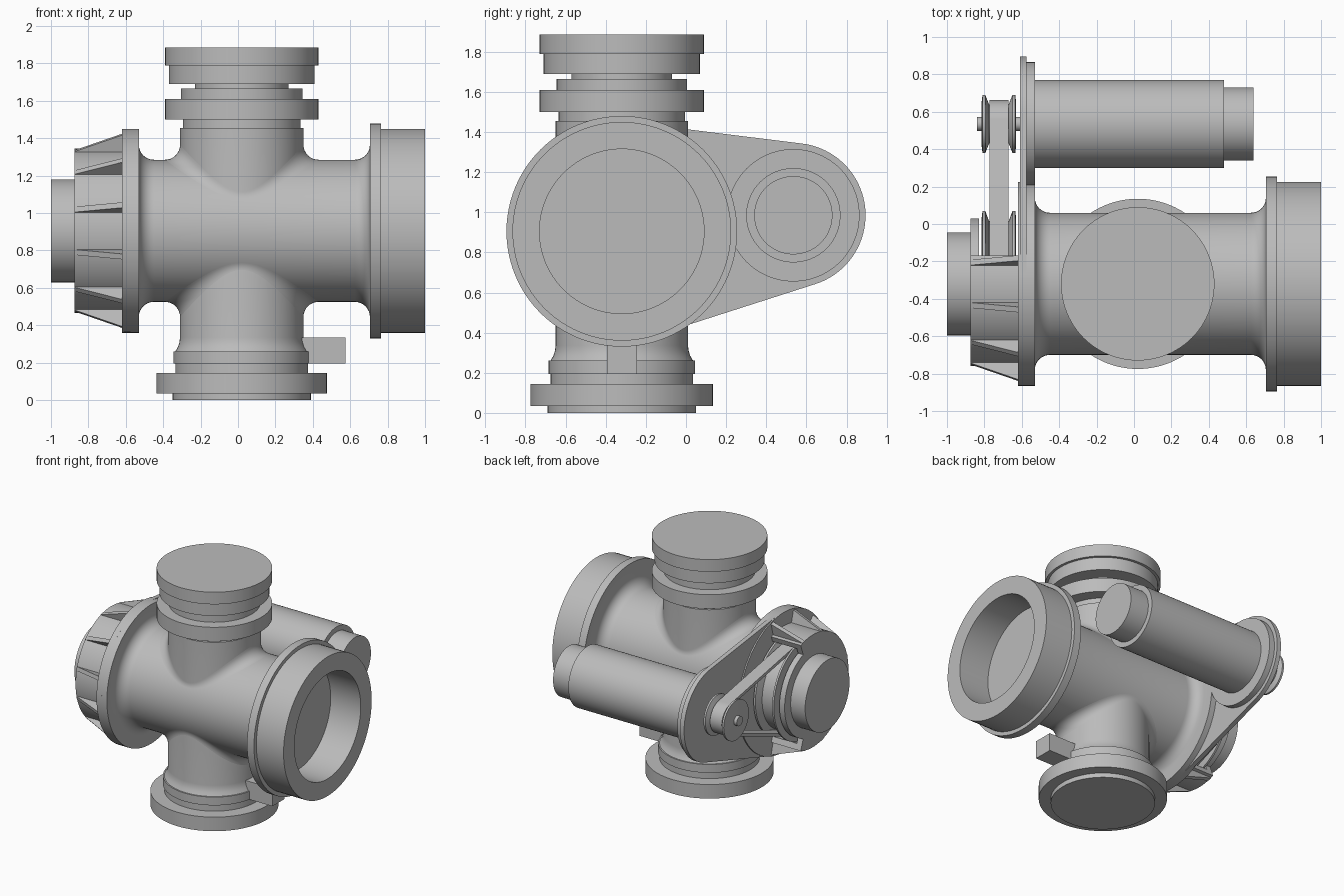
import bpy, bmesh
from math import sin, cos, pi, radians, sqrt, atan2, asin, hypot
from mathutils import Vector

if "Cube" in bpy.data.objects:
    bpy.data.objects.remove(bpy.data.objects["Cube"])

grey = bpy.data.materials.new("casting grey")
grey.use_nodes = True
grey.diffuse_color = (0.5, 0.5, 0.5, 1)
grey.node_tree.nodes["Principled BSDF"].inputs["Base Color"].default_value = (0.5, 0.5, 0.5, 1)

SEG = 96
BODY = Vector((0, -0.32, 0.905))     # horizontal pipe axis
RISER = Vector((0.02, -0.32, 0))     # vertical pipe axis
MOTOR = Vector((0, 0.535, 0.985))    # motor axis


def finish(name, bm):
    bmesh.ops.remove_doubles(bm, verts=bm.verts, dist=1e-5)
    bmesh.ops.recalc_face_normals(bm, faces=bm.faces)
    mesh = bpy.data.meshes.new(name)
    bm.to_mesh(mesh)
    bm.free()
    mesh.materials.append(grey)
    ob = bpy.data.objects.new(name, mesh)
    bpy.context.collection.objects.link(ob)
    bpy.ops.object.select_all(action='DESELECT')
    ob.select_set(True)
    bpy.context.view_layer.objects.active = ob
    bpy.ops.object.shade_smooth_by_angle(angle=radians(30))
    return ob


def lathe(name, profile, centre, axis="x"):
    """Spin (position, radius) pairs around an axis."""
    bm = bmesh.new()
    pts = [Vector((p, 0, r)) if axis == "x" else Vector((r, 0, p)) for p, r in profile]
    verts = [bm.verts.new(p + centre) for p in pts]
    edges = [bm.edges.new(pair) for pair in zip(verts, verts[1:])]
    direction = (1, 0, 0) if axis == "x" else (0, 0, 1)
    bmesh.ops.spin(bm, geom=verts + edges, cent=centre, axis=direction,
                   angle=2 * pi, steps=SEG, use_duplicate=False)
    bmesh.ops.dissolve_degenerate(bm, dist=1e-6, edges=bm.edges)
    return finish(name, bm)


def steps(rings):
    """Profile of stacked cylinders from (start, end, radius)."""
    out = [(rings[0][0], 0)]
    for a, b, r in rings:
        out += [(a, r), (b, r)]
    return out + [(rings[-1][1], 0)]


def arc(centre, r, a0, a1, n=48):
    """Points in the yz plane, angle measured from +y towards +z."""
    angles = [a0 + (a1 - a0) * i / n for i in range(n + 1)]
    return [(centre.y + r * cos(a), centre.z + r * sin(a)) for a in angles]


def hull(r_body, r_motor):
    """Outline of two circles joined by their outer tangents."""
    d = MOTOR - BODY
    tilt = atan2(d.z, d.y)
    spread = pi / 2 - asin((r_body - r_motor) / hypot(d.y, d.z))
    return (arc(MOTOR, r_motor, tilt - spread, tilt + spread)
            + arc(BODY, r_body, tilt + spread, tilt + 2 * pi - spread))


def prism(name, outline, x0, x1, inner=None):
    """Extrude a yz outline along x; a matching inner outline leaves a loop."""
    bm = bmesh.new()
    loops = [[bm.verts.new((x, y, z)) for y, z in o]
             for o in ([outline, inner] if inner else [outline]) for x in (x0, x1)]
    n = len(outline)
    pairs = [(0, 1), (2, 3), (0, 2), (1, 3)] if inner else [(0, 1)]
    for a, b in pairs:
        for i in range(n):
            j = (i + 1) % n
            bm.faces.new((loops[a][i], loops[a][j], loops[b][j], loops[b][i]))
    if not inner:
        for loop in loops:
            bm.faces.new(loop)
    return finish(name, bm)


# Horizontal pipe with filleted flanges and an open socket at the left end
R, V, F = 0.38, 0.33, 0.08
bend = [i * pi / 16 for i in range(9)]
left_fillet = [(-0.45 - F * cos(t), R + F - F * sin(t)) for t in bend]
right_fillet = [(0.625 + F * sin(t), R + F - F * cos(t)) for t in bend]
lathe("horizontal_pipe",
      [(-0.62, 0), (-0.62, 0.545), (-0.53, 0.545)] + left_fillet + right_fillet
      + [(0.705, 0.575), (0.765, 0.575), (0.765, 0.545), (1, 0.545),
         (1, 0.41), (0.74, 0.41), (0.74, 0)], BODY)

# Vertical pipe with its stepped collars
lathe("vertical_pipe", [(0.2, 0), (0.2, 0.365), (0.26, 0.365), (0.26, 0.355), (0.285, 0.341),
                        (0.31, 0.333), (0.335, V), (1.455, V), (1.455, 0)], RISER, "z")
lathe("bottom_collar", steps([(0, 0.035, 0.37), (0.035, 0.145, 0.455),
                              (0.145, 0.195, 0.355), (0.195, 0.26, 0.365)]), RISER, "z")
lathe("top_collar", steps([(1.45, 1.5, 0.315), (1.5, 1.61, 0.41), (1.61, 1.665, 0.325),
                           (1.665, 1.69, 0.25), (1.69, 1.79, 0.39), (1.79, 1.885, 0.41)]),
      RISER, "z")

# Rounded blends where the two pipes cross
for name, side in (("upper_blend", 1), ("lower_blend", -1)):
    bm = bmesh.new()
    rows = []
    for i in range(SEG):
        a = 2 * pi * i / SEG
        ball = Vector(((V + F) * cos(a), (V + F) * sin(a), 0))
        ball.z = sqrt((R + F) ** 2 - ball.y ** 2)
        to_riser = Vector((-cos(a), -sin(a), 0))
        to_body = Vector((0, -ball.y, -ball.z)).normalized()
        row = []
        for k in range(9):
            p = ball + F * to_riser.slerp(to_body, k / 8)
            row.append(bm.verts.new((p.x + RISER.x, p.y + BODY.y, BODY.z + side * p.z)))
        rows.append(row)
    for i in range(SEG):
        p, q = rows[i - 1], rows[i]
        for k in range(8):
            quad = (p[k], p[k + 1], q[k + 1], q[k])
            bm.faces.new(quad if side > 0 else quad[::-1])
    bm.normal_update()
    if sum(f.normal.z * side for f in bm.faces) < 0:
        bmesh.ops.reverse_faces(bm, faces=bm.faces)
    finish(name, bm)

# Small block beside the lower pipe
bm = bmesh.new()
bmesh.ops.create_cube(bm, size=1)
bmesh.ops.scale(bm, vec=(0.275, 0.15, 0.14), verts=bm.verts)
bmesh.ops.translate(bm, vec=(0.4375, -0.32, 0.265), verts=bm.verts)
finish("side_block", bm)

# Motor and its mounting plate
prism("mounting_plate", hull(0.545, 0.36), -0.61, -0.575)
lathe("motor", steps([(-0.58, -0.53, 0.33), (-0.53, 0.48, 0.235), (0.48, 0.64, 0.195)]), MOTOR)
lathe("motor_shaft", steps([(-0.84, -0.6, 0.037)]), MOTOR)


# Pulleys with flared rims, and the belt
def pulley(name, rim, groove, centre):
    lathe(name, [(-0.815, 0), (-0.815, rim - 0.04), (-0.81, rim), (-0.795, rim),
                 (-0.775, groove), (-0.67, groove), (-0.65, rim), (-0.635, rim),
                 (-0.63, rim - 0.04), (-0.63, 0)], centre)


pulley("motor_pulley", 0.155, 0.105, MOTOR)
pulley("drive_pulley", 0.39, 0.335, BODY)
prism("drive_belt", hull(0.36, 0.127), -0.773, -0.672, hull(0.335, 0.105))

# Pulley cover, open towards the motor
lo, hi = radians(70), radians(290)
prism("cover_wall", arc(BODY, 0.44, lo, hi) + arc(BODY, 0.395, hi, lo), -0.86, -0.61)
prism("cover_face", arc(BODY, 0.44, lo, hi) + arc(BODY, 0.35, hi, lo + 2 * pi), -0.875, -0.83)
lathe("cover_hub", steps([(-1, -0.87, 0.275)]), BODY)

# Tapered ribs around the cover
for n in range(8):
    a = radians(75 + 30 * n)
    out = Vector((0, cos(a), sin(a)))
    across = Vector((0, -sin(a), cos(a))) * 0.015
    bm = bmesh.new()
    sides = []
    for s in (-1, 1):
        sides.append([bm.verts.new(BODY + out * r + across * s + Vector((x, 0, 0)))
                      for x, r in ((-0.875, 0.42), (-0.875, 0.442), (-0.615, 0.535), (-0.615, 0.42))])
        bm.faces.new(sides[-1])
    for i in range(4):
        j = (i + 1) % 4
        bm.faces.new((sides[0][i], sides[0][j], sides[1][j], sides[1][i]))
    finish(f"cover_rib_{n + 1}", bm)
